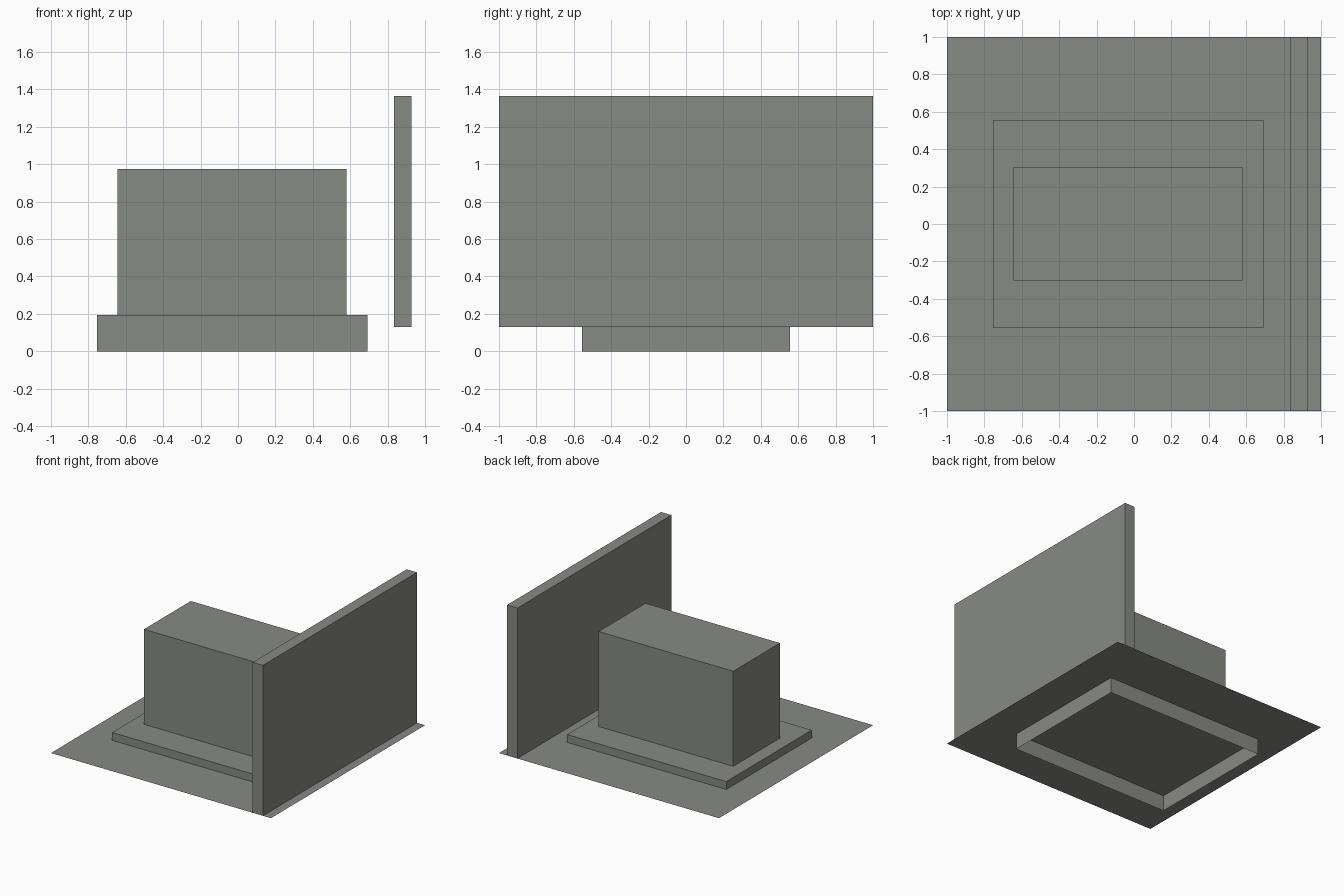
import bpy, bmesh

if "Cube" in bpy.data.objects:
    bpy.data.objects.remove(bpy.data.objects["Cube"])

# One warm grey for everything
grey = bpy.data.materials.new("warm_grey")
grey.diffuse_color = (0.245, 0.255, 0.227, 1.0)
grey.use_nodes = True
grey.node_tree.nodes["Principled BSDF"].inputs["Base Color"].default_value = grey.diffuse_color


def box(name, low, high, open_bottom=False):
    """Axis-aligned box between two corners, optionally without its bottom face."""
    bm = bmesh.new()
    bmesh.ops.create_cube(bm, size=1.0)
    for v in bm.verts:
        v.co = [(a + b) / 2 + c * (b - a) for a, b, c in zip(low, high, v.co)]
    bm.normal_update()
    if open_bottom:
        bottom = [f for f in bm.faces if f.normal.z < -0.9]
        bmesh.ops.delete(bm, geom=bottom, context='FACES_ONLY')
    add_object(name, bm)


def sheet(name, half, z):
    """Square sheet with no thickness."""
    bm = bmesh.new()
    bmesh.ops.create_grid(bm, x_segments=1, y_segments=1, size=half)
    for v in bm.verts:
        v.co.z = z
    add_object(name, bm)


def add_object(name, bm):
    mesh = bpy.data.meshes.new(name)
    bm.to_mesh(mesh)
    bm.free()
    mesh.materials.append(grey)
    bpy.context.collection.objects.link(bpy.data.objects.new(name, mesh))


GROUND = 0.129

# Thin ground sheet
sheet("ground_sheet", 1.0, GROUND)
# Plinth passing through the ground, hollow underneath
box("plinth", (-0.755, -0.555, 0.0), (0.692, 0.555, 0.194), open_bottom=True)
# Main block standing on the plinth
box("main_block", (-0.643, -0.302, 0.194), (0.58, 0.305, 0.975), open_bottom=True)
# Tall wall along the right edge
box("side_wall", (0.833, -1.0, GROUND), (0.927, 1.0, 1.365))
